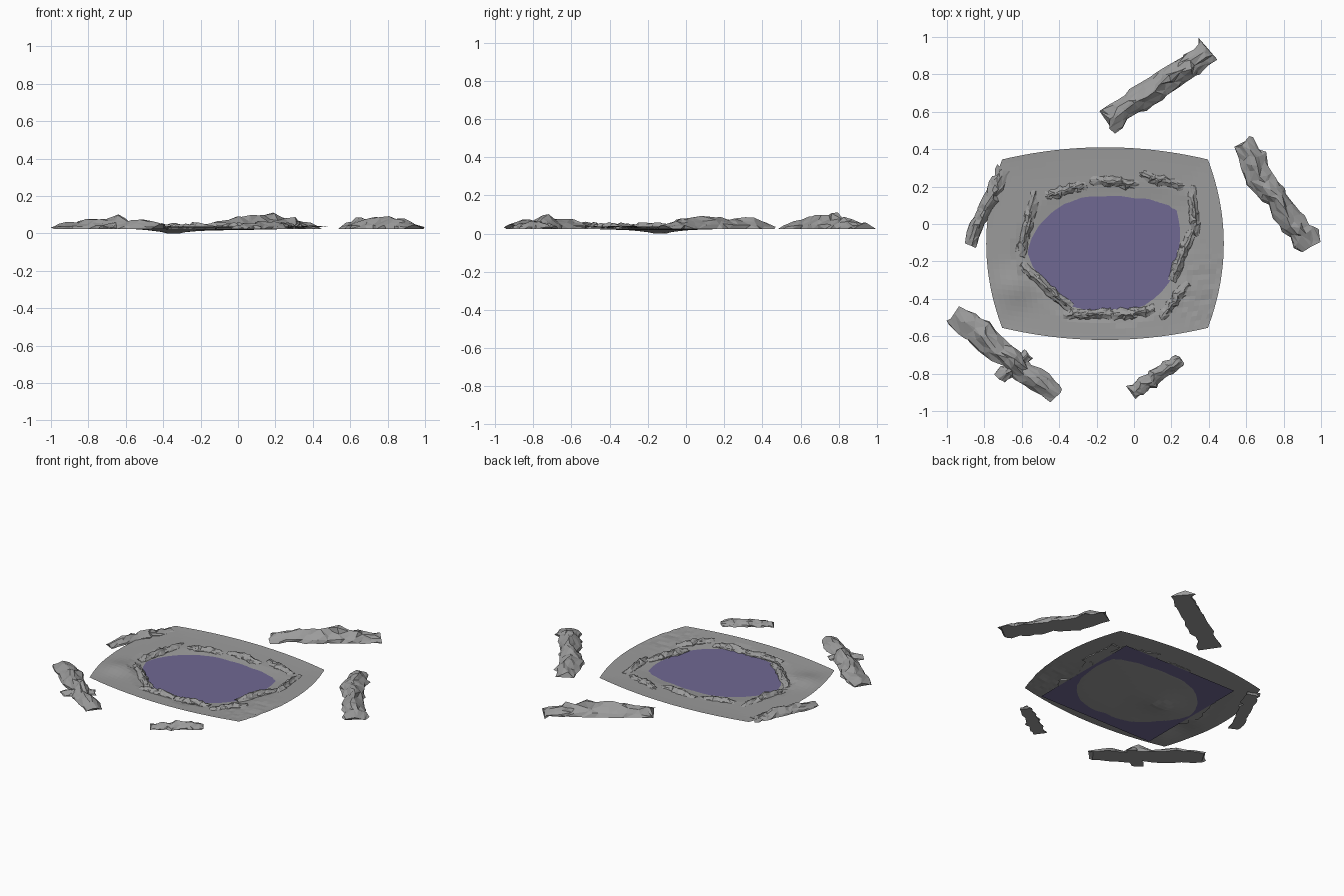
import bpy, bmesh, math, random
from mathutils import Vector

if "Cube" in bpy.data.objects:
    bpy.data.objects.remove(bpy.data.objects["Cube"], do_unlink=True)


def material(name, color):
    m = bpy.data.materials.new(name)
    m.diffuse_color = color
    m.use_nodes = True
    m.node_tree.nodes["Principled BSDF"].inputs["Base Color"].default_value = color
    return m


STONE = material("grey stone", (0.33, 0.33, 0.33, 1))
WATER = material("violet water", (0.16, 0.14, 0.29, 1))
BASE = 0.025
WATER_Z = 0.024


def make_object(name, bm, mat):
    mesh = bpy.data.meshes.new(name)
    bm.to_mesh(mesh)
    bm.free()
    mesh.materials.append(mat)
    ob = bpy.data.objects.new(name, mesh)
    bpy.context.collection.objects.link(ob)
    return ob


# Ground: bulging sheet with a hollow for the pool
CENTRE = Vector((-0.16, -0.15))
SHORE = [0.40, 0.45, 0.33, 0.30, 0.32, 0.36, 0.41, 0.35, 0.34, 0.31, 0.35, 0.38]


def shore_radius(angle):
    a = (angle / math.tau % 1) * len(SHORE)
    i = int(a) % len(SHORE)
    f = a - int(a)
    return SHORE[i] * (1 - f) + SHORE[(i + 1) % len(SHORE)] * f


def bump(x, y, cx, cy, size):
    return math.exp(-((x - cx) ** 2 + (y - cy) ** 2) / size ** 2)


def ground_height(x, y, u, v):
    d = Vector((x, y)) - CENTRE
    rho = d.length / shore_radius(math.atan2(d.y, d.x))
    z = 0.031 + 0.007 * max(abs(u), abs(v)) ** 4
    z += 0.018 * bump(x, y, -0.64, -0.34, 0.09)
    z += random.uniform(-1, 1) * 0.004 * bump(x, y, 0.34, -0.35, 0.16)
    if rho < 1.2:
        z = min(z, WATER_Z + 0.035 * (rho - 1))
    if rho < 1:
        z = WATER_Z - 0.008 * (1 - rho) ** 0.7 - 0.019 * bump(x, y, -0.36, -0.14, 0.12) * (1 - rho) ** 0.3
    return max(z, 0)


def build_ground(nx=40, ny=34):
    random.seed(4)
    bm = bmesh.new()
    rows = []
    for j in range(ny + 1):
        v = 2 * j / ny - 1
        row = []
        for i in range(nx + 1):
            u = 2 * i / nx - 1
            x = -0.155 + u * (0.55 + 0.085 * (1 - v * v))
            y = -0.105 + v * (0.45 + 0.065 * (1 - u * u))
            row.append(bm.verts.new((x, y, ground_height(x, y, u, v))))
        rows.append(row)
    for a, b in zip(rows, rows[1:]):
        for i in range(nx):
            bm.faces.new((a[i], a[i + 1], b[i + 1], b[i]))
    low = min(v.co.z for v in bm.verts)
    for v in bm.verts:
        if v.co.z < low + 0.002:
            v.co.z = 0
    make_object("ground", bm, STONE)


build_ground()

# Water: flat sheet whose edges hide under the ground
bm = bmesh.new()
bm.faces.new([bm.verts.new((x, y, WATER_Z)) for x, y in
              ((-0.58, -0.55), (0.27, -0.55), (0.27, 0.25), (-0.58, 0.25))])
make_object("pool_water", bm, WATER)

# Rock ridges: jagged cross-sections lofted along a line
PROFILE = [(-1, 0), (-0.9, 0.3), (-0.55, 0.6), (-0.2, 0.95), (0.15, 1),
           (0.5, 0.65), (0.85, 0.35), (1, 0)]


def ridge(name, start, end, width, height, seed, steps=13):
    rng = random.Random(seed)
    a, b = Vector(start), Vector(end)
    along = (b - a).normalized()
    side = Vector((-along.y, along.x))
    step = (b - a).length / steps
    bm = bmesh.new()
    rings = []
    drift = 0
    for k in range(steps + 1):
        t = k / steps
        drift = drift * 0.5 + rng.uniform(-0.2, 0.2)
        h = height * (0.4 + 0.6 * math.sin(math.pi * t) ** 0.8) * rng.uniform(0.72, 1.08)
        w = width / 2 * rng.uniform(0.75, 1.1)
        ring = []
        for s, r in PROFILE:
            p = a + along * (t * steps + rng.uniform(-0.45, 0.45)) * step
            p += side * (w * (s + drift + rng.uniform(-0.13, 0.13)))
            z = BASE + h * r * rng.uniform(0.8, 1.1)
            ring.append(bm.verts.new((p.x, p.y, z)))
        rings.append(ring)
    n = len(PROFILE)
    for p, q in zip(rings, rings[1:]):
        for i in range(n):
            j = (i + 1) % n
            bm.faces.new((p[i], p[j], q[j], q[i]))
    bm.faces.new(rings[0][::-1])
    bm.faces.new(rings[-1])
    bmesh.ops.triangulate(bm, faces=bm.faces[:])
    bmesh.ops.recalc_face_normals(bm, faces=bm.faces[:])
    return make_object(name, bm, STONE)


# Outer ridges
ridge("back_ridge", (-0.14, 0.56), (0.40, 0.92), 0.145, 0.078, 1)
ridge("left_ridge", (0.58, 0.42), (0.94, -0.11), 0.145, 0.078, 2)
ridge("front_right_ridge", (-0.95, -0.49), (-0.42, -0.92), 0.135, 0.068, 3)
ridge("right_ridge", (-0.70, 0.29), (-0.88, -0.11), 0.09, 0.05, 5)
ridge("front_ridge", (-0.01, -0.90), (0.25, -0.73), 0.085, 0.045, 6)

# Spur on the front right ridge
ridge("front_right_spur", (-0.72, -0.82), (-0.57, -0.70), 0.08, 0.05, 8, 6)

# Shore rocks ringing the pool
SHORE_ROCKS = [
    ((-0.47, 0.15), (-0.26, 0.21)), ((-0.23, 0.24), (0.02, 0.21)),
    ((0.03, 0.27), (0.26, 0.20)), ((0.31, 0.20), (0.33, -0.06)),
    ((0.31, -0.04), (0.20, -0.30)), ((0.29, -0.32), (0.14, -0.50)),
    ((0.11, -0.45), (-0.12, -0.49)), ((-0.13, -0.48), (-0.37, -0.48)),
    ((-0.35, -0.45), (-0.60, -0.22)), ((-0.61, -0.17), (-0.53, 0.17))]
for k, (p, q) in enumerate(SHORE_ROCKS):
    ridge("shore_rock_%d" % (k + 1), p, q, 0.06, 0.036, 20 + k)
